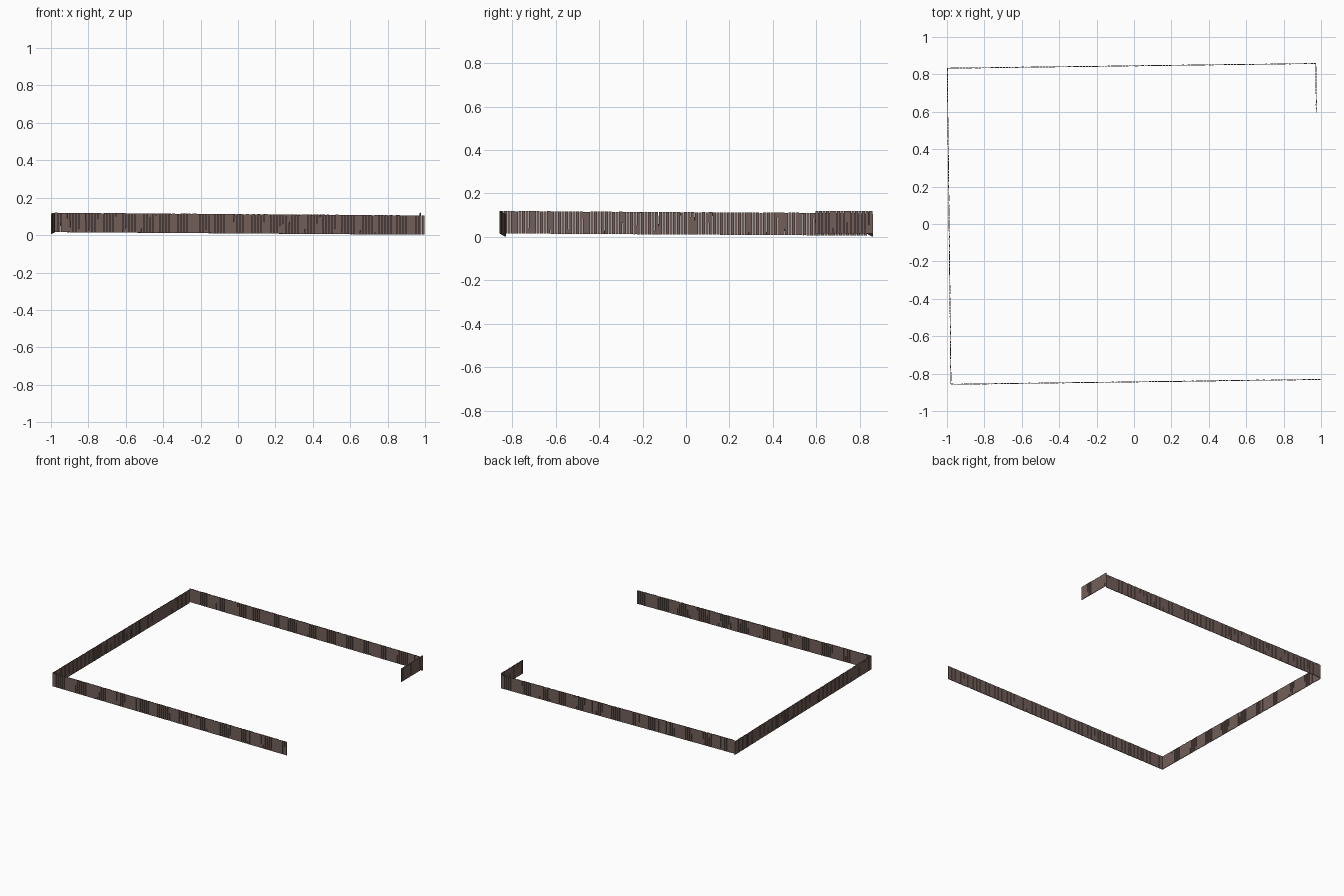
import bpy, bmesh, random
from mathutils import Vector, Matrix

if "Cube" in bpy.data.objects:
    bpy.data.objects.remove(bpy.data.objects["Cube"])

random.seed(4)
PITCH, WIDTH, THICK, HEIGHT = 0.0165, 0.0146, 0.0045, 0.103

wood = bpy.data.materials.new("dark_wood")
wood.diffuse_color = (0.17, 0.115, 0.1, 1)
wood.use_nodes = True
wood.node_tree.nodes["Principled BSDF"].inputs["Base Color"].default_value = wood.diffuse_color


def fence(name, start, end):
    """Row of upright planks between two ground points (x, y, bottom z)."""
    a, b = Vector(start), Vector(end)
    run = b - a
    flat = Vector((run.x, run.y, 0))
    count = round(flat.length / PITCH)
    along = flat.normalized()
    side = Vector((-along.y, along.x, 0))
    bm = bmesh.new()
    for i in range(count):
        base = a + run * ((i + 0.5) / count)
        base += side * random.uniform(-0.0006, 0.0006)
        h = HEIGHT + random.uniform(-0.001, 0.001)
        centre = base + Vector((0, 0, h / 2))
        lean = Matrix.Rotation(random.uniform(-0.006, 0.006), 4, side)
        turn = Matrix((along, side, (0, 0, 1))).transposed().to_4x4()
        size = Matrix.Diagonal((WIDTH + random.uniform(-0.0007, 0.0007), THICK, h, 1))
        bmesh.ops.create_cube(bm, size=1, matrix=Matrix.Translation(centre) @ lean @ turn @ size)
    mesh = bpy.data.meshes.new(name)
    bm.to_mesh(mesh)
    bm.free()
    mesh.materials.append(wood)
    obj = bpy.data.objects.new(name, mesh)
    bpy.context.collection.objects.link(obj)


# Three long runs and a short return that leaves the gateway open
fence("front_fence", (0.999, -0.831, 0.002), (-0.98, -0.857, 0.016))
fence("left_fence", (-0.979, -0.856, 0.016), (-0.998, 0.835, 0.006))
fence("back_fence", (-0.998, 0.833, 0.016), (0.975, 0.858, 0.002))
fence("right_short_fence", (0.972, 0.859, 0.016), (0.975, 0.594, 0.016))
